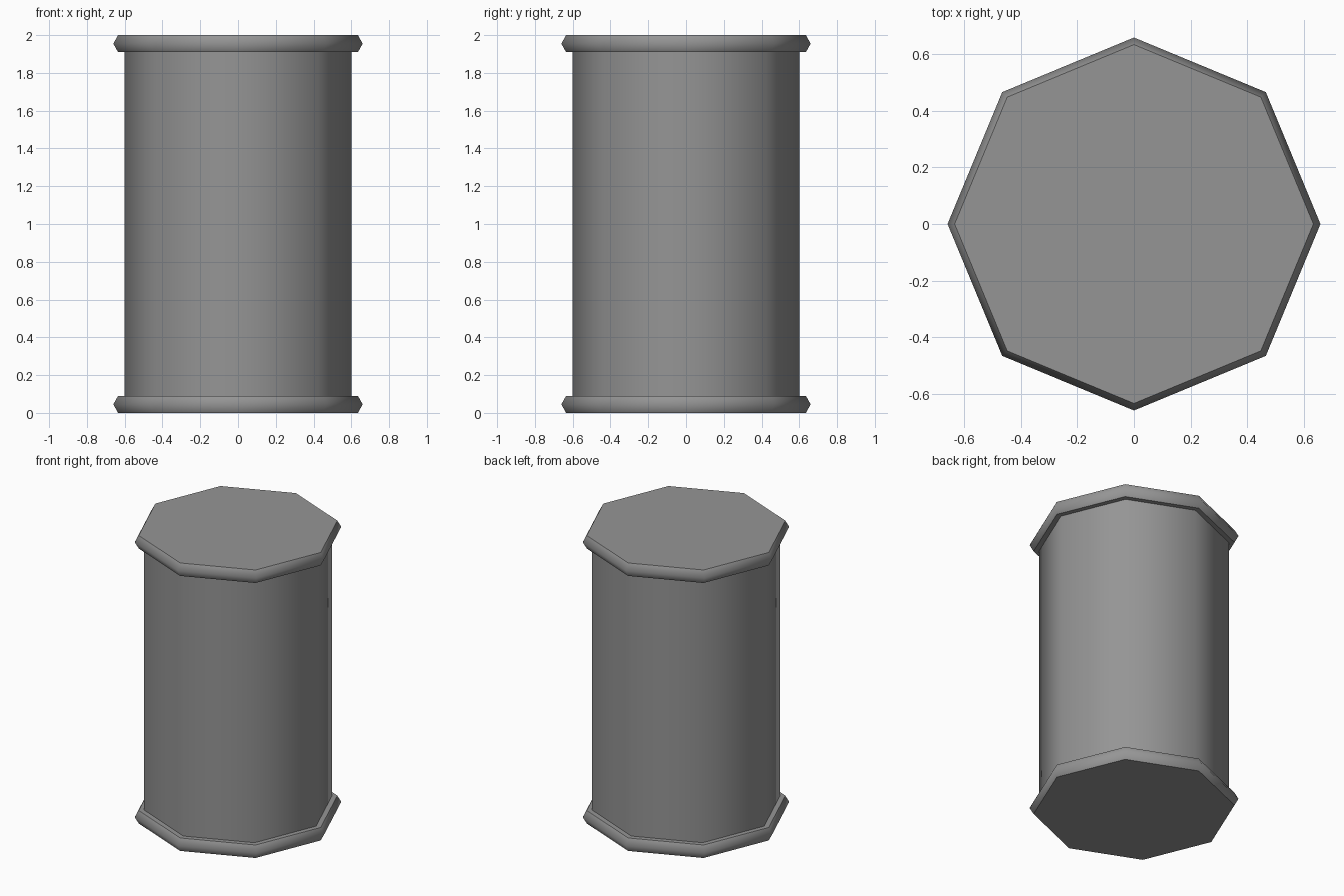
import bpy
import bmesh
from math import cos, sin, pi, radians

SIDES = 8

cube = bpy.data.objects.get("Cube")
if cube:
    bpy.data.objects.remove(cube, do_unlink=True)

# Single plain grey
grey = bpy.data.materials.new("grey")
grey.use_nodes = True
colour = (0.3, 0.3, 0.3, 1.0)
grey.diffuse_color = colour
grey.node_tree.nodes["Principled BSDF"].inputs["Base Color"].default_value = colour


def turned_part(name, profile, smooth_angle):
    """Stack eight-sided rings from (radius, height) pairs and cap both ends."""
    bm = bmesh.new()
    rings = [[bm.verts.new((r * cos(2 * pi * i / SIDES), r * sin(2 * pi * i / SIDES), z))
              for i in range(SIDES)] for r, z in profile]
    for low, high in zip(rings, rings[1:]):
        for i in range(SIDES):
            j = (i + 1) % SIDES
            bm.faces.new((low[i], low[j], high[j], high[i]))
    bm.faces.new(rings[0][::-1])
    bm.faces.new(rings[-1])
    mesh = bpy.data.meshes.new(name)
    bm.to_mesh(mesh)
    bm.free()
    mesh.materials.append(grey)
    obj = bpy.data.objects.new(name, mesh)
    bpy.context.collection.objects.link(obj)
    bpy.ops.object.select_all(action="DESELECT")
    obj.select_set(True)
    bpy.context.view_layer.objects.active = obj
    bpy.ops.object.shade_smooth_by_angle(angle=radians(smooth_angle))


# Drum wall
turned_part("body", [(0.6, 0.05), (0.6, 1.95)], 60)

# Rims with a pointed edge, closing both ends
for name, base in (("bottom_rim", 0.0), ("top_rim", 1.91)):
    turned_part(name, [(0.635, base), (0.66, base + 0.045), (0.635, base + 0.09)], 59)
